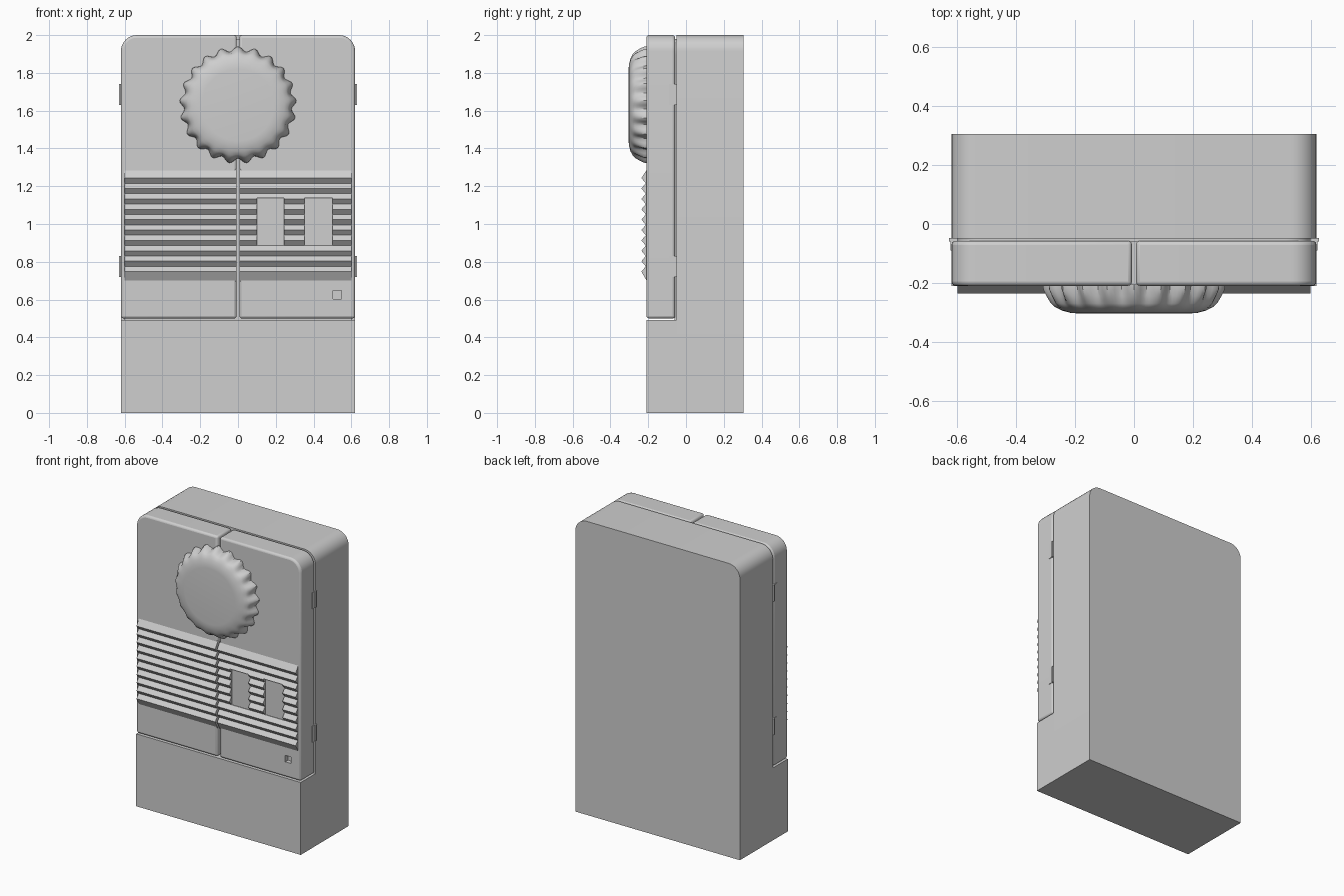
import bpy, bmesh, math
from mathutils import Vector

cube = bpy.data.objects.get("Cube")
if cube:
    bpy.data.objects.remove(cube, do_unlink=True)

grey = bpy.data.materials.new("light grey")
grey.use_nodes = True
GREY = (0.62, 0.62, 0.62, 1)
grey.diffuse_color = GREY
grey.node_tree.nodes["Principled BSDF"].inputs["Base Color"].default_value = GREY

HALF, TOP, FRONT, BACK = 0.62, 2.0, -0.21, 0.305
SEAM, SILL, GAP, CORNER = -0.05, 0.5, 0.007, 0.085


def finish(name, bm, bevel=0, smooth=True):
    """Turn a bmesh into a shaded object, with an optional rounded edge."""
    bmesh.ops.recalc_face_normals(bm, faces=bm.faces)
    mesh = bpy.data.meshes.new(name)
    bm.to_mesh(mesh)
    bm.free()
    ob = bpy.data.objects.new(name, mesh)
    bpy.context.collection.objects.link(ob)
    mesh.materials.append(grey)
    if bevel:
        mod = ob.modifiers.new("rounded edges", "BEVEL")
        mod.width, mod.segments = bevel, 3
        mod.limit_method, mod.angle_limit = "ANGLE", math.radians(50)
    if smooth:
        bpy.ops.object.select_all(action="DESELECT")
        bpy.context.view_layer.objects.active = ob
        ob.select_set(True)
        bpy.ops.object.shade_smooth_by_angle(angle=math.radians(32))
    return ob


def prism(bm, points, offset):
    """Extrude a closed outline of 3D points along offset."""
    face = bm.faces.new([bm.verts.new(p) for p in points])
    new = bmesh.ops.extrude_face_region(bm, geom=[face])["geom"]
    verts = [v for v in new if isinstance(v, bmesh.types.BMVert)]
    bmesh.ops.translate(bm, verts=verts, vec=Vector(offset))


def slab(name, x0, x1, y0, y1, z0, z1, r_left=0, r_right=0, bevel=0):
    """Upright panel with optional rounded upper corners."""
    outline = [(x0, z0), (x1, z0)]
    for x, r, side, start in ((x1, r_right, -1, 0), (x0, r_left, 1, 90)):
        if r:
            for i in range(9):
                a = math.radians(start + i * 11.25)
                outline.append((x + side * r + r * math.cos(a), z1 - r + r * math.sin(a)))
        else:
            outline.append((x, z1))
    bm = bmesh.new()
    prism(bm, [(x, y0, z) for x, z in outline], (0, y1 - y0, 0))
    return finish(name, bm, bevel)


# Case: rear shell, recessed core in the seam, lower front block
slab("rear_shell", -HALF, HALF, SEAM, BACK, 0, TOP, CORNER, CORNER)
slab("seam_core", -HALF + 0.02, HALF - 0.02, SEAM - 0.012, SEAM + 0.01,
     SILL - 0.02, TOP - 0.02, CORNER, CORNER)
slab("lower_front", -HALF, HALF, FRONT, SEAM, 0, SILL - GAP)

# Pair of front doors
slab("right_door", -HALF, -GAP, FRONT, SEAM - GAP, SILL, TOP, r_left=CORNER, bevel=0.014)
left_door = slab("left_door", GAP, HALF, FRONT, SEAM - GAP, SILL, TOP,
                 r_right=CORNER, bevel=0.014)

# Small square socket cut into the left door
cutter = slab("socket_cutter", 0.503, 0.547, FRONT - 0.05, FRONT + 0.03, 0.603, 0.647)
cutter.hide_render = True
cutter.hide_viewport = True
cut = left_door.modifiers.new("socket", "BOOLEAN")
cut.operation, cut.solver, cut.object = "DIFFERENCE", "EXACT", cutter

# Sawtooth grille, interrupted by the centre gap and two flat windows
TEETH, PITCH, FIRST, PEAK = 10, 0.055, 1.243, -0.236
WIN_LOW, WIN_HIGH = 0.885, 1.137


def tooth_profile():
    pts = [(FRONT + 0.004, 1.29)]
    for i in range(TEETH):
        z = FIRST - i * PITCH
        pts.append((PEAK, z))
        if i < TEETH - 1:
            pts.append((FRONT - 0.003, z - PITCH / 2))
    pts.append((FRONT + 0.004, 0.695))
    return pts


def clip(pts, low, high):
    """Portion of the sawtooth between two heights, closed along the door."""
    out = []
    for (ya, za), (yb, zb) in zip(pts, pts[1:]):
        for limit in (None, high, low):
            if limit is None:
                if low <= za <= high:
                    out.append((ya, za))
            elif zb < limit < za:
                out.append((ya + (yb - ya) * (za - limit) / (za - zb), limit))
    if low <= pts[-1][1] <= high:
        out.append(pts[-1])
    base = FRONT + 0.004
    if out[0][0] < base:
        out.insert(0, (base, out[0][1]))
    if out[-1][0] < base:
        out.append((base, out[-1][1]))
    return out


def grille(name, spans):
    bm = bmesh.new()
    for x0, x1, low, high in spans:
        prism(bm, [(x0, y, z) for y, z in clip(tooth_profile(), low, high)], (x1 - x0, 0, 0))
    finish(name, bm, smooth=False)


grille("right_grille", [(-0.6, -GAP, 0, 2)])
spans = [(GAP, 0.6, 0, WIN_LOW), (GAP, 0.6, WIN_HIGH, 2)]
spans += [(a, b, WIN_LOW, WIN_HIGH) for a, b in ((GAP, 0.1), (0.243, 0.353), (0.5, 0.6))]
grille("left_grille", spans)

# Crimped round knob: rings of (radius, y, flute depth)
FLUTES, STEPS, KNOB_Z = 21, 8, 1.63
RINGS = [(0.297, FRONT + 0.004, 0.013), (0.296, FRONT - 0.012, 0.013),
         (0.288, -0.245, 0.010), (0.278, -0.27, 0.005), (0.266, -0.283, 0.002),
         (0.245, -0.294, 0), (0.215, -0.302, 0), (0.19, -0.304, 0)]
bm = bmesh.new()
count = FLUTES * STEPS
loops = []
for r, y, depth in RINGS:
    loop = []
    for i in range(count):
        a = math.tau * i / count
        rr = r + depth * math.cos(FLUTES * a)
        loop.append(bm.verts.new((rr * math.sin(a), y, KNOB_Z + rr * math.cos(a))))
    loops.append(loop)
for la, lb in zip(loops, loops[1:]):
    for i in range(count):
        j = (i + 1) % count
        bm.faces.new((la[i], la[j], lb[j], lb[i]))
bm.faces.new(loops[0])
bm.faces.new(loops[-1])
finish("knob", bm)

# Hinges bridging the side seams
for side, word in ((-1, "right"), (1, "left")):
    for z, level in ((0.775, "lower"), (1.685, "upper")):
        x0, x1 = sorted((side * (HALF - 0.02), side * (HALF + 0.009)))
        slab(f"{word}_{level}_hinge", x0, x1, SEAM - 0.009, SEAM + 0.003, z - 0.055, z + 0.055)
        x0, x1 = sorted((side * (HALF - 0.01), side * (HALF + 0.003)))
        slab(f"{word}_{level}_hinge_leaf", x0, x1, SEAM - 0.04, SEAM, z - 0.055, z + 0.055)
